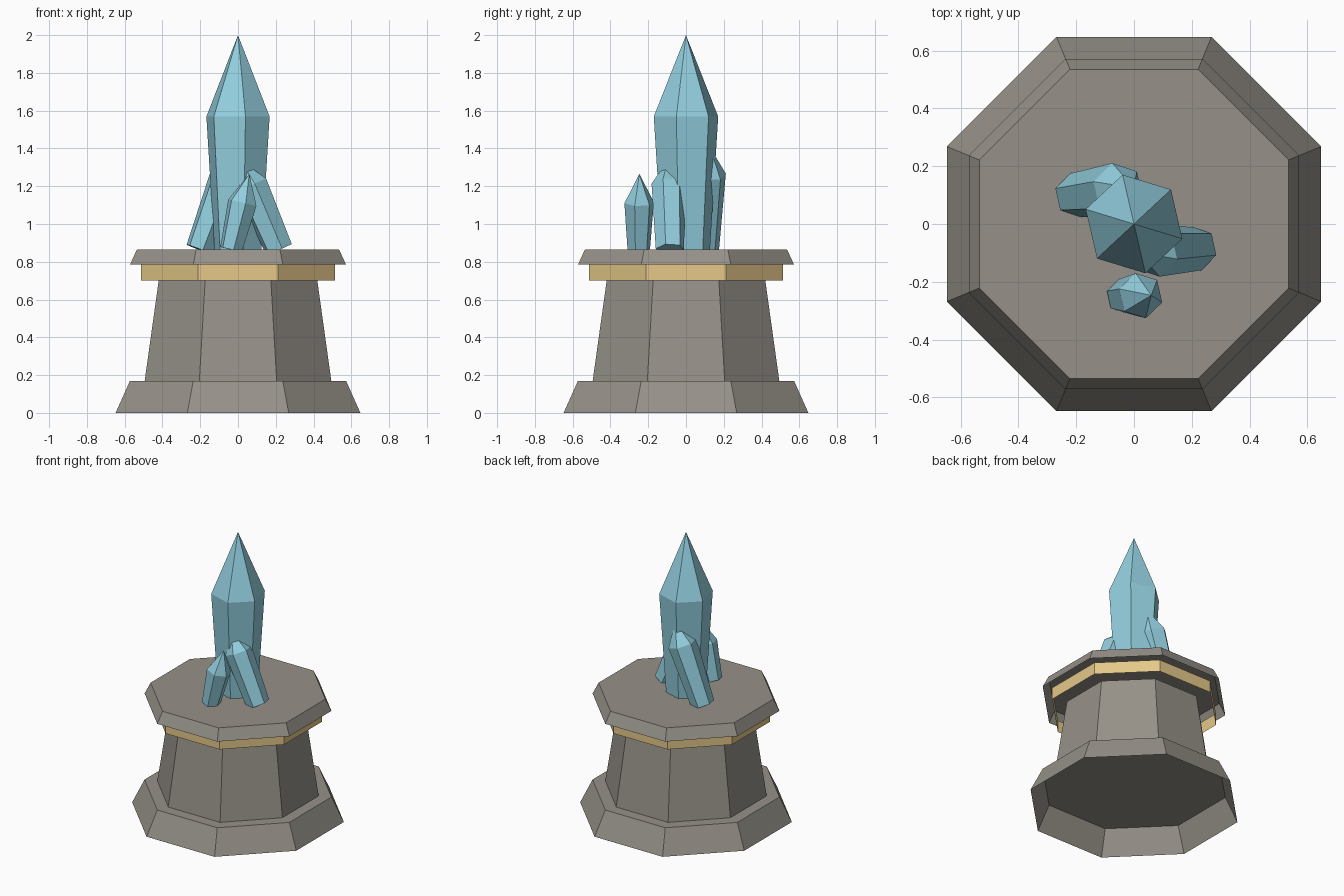
import bpy, bmesh
from math import cos, sin, pi, radians
from mathutils import Vector

cube = bpy.data.objects.get("Cube")
if cube:
    bpy.data.objects.remove(cube, do_unlink=True)


def material(name, rgb):
    m = bpy.data.materials.new(name)
    m.use_nodes = True
    m.diffuse_color = (*rgb, 1)
    m.node_tree.nodes["Principled BSDF"].inputs["Base Color"].default_value = (*rgb, 1)
    return m


stone = material("grey stone", (0.305, 0.285, 0.25))
gold = material("pale gold", (0.78, 0.58, 0.25))
crystal = material("ice blue crystal", (0.29, 0.62, 0.73))


def loft(name, rings, mat, bottom=False, top=False, tip=None):
    """Skin a stack of rings (lists of points), with optional end faces or a tip."""
    bm = bmesh.new()
    loops = [[bm.verts.new(p) for p in ring] for ring in rings]
    n = len(loops[0])
    for a, b in zip(loops, loops[1:]):
        for i in range(n):
            j = (i + 1) % n
            bm.faces.new((a[i], a[j], b[j], b[i]))
    if bottom:
        bm.faces.new(loops[0][::-1])
    if top:
        bm.faces.new(loops[-1])
    if tip is not None:
        apex = bm.verts.new(tip)
        for i in range(n):
            bm.faces.new((loops[-1][i], loops[-1][(i + 1) % n], apex))
    mesh = bpy.data.meshes.new(name)
    bm.to_mesh(mesh)
    bm.free()
    mesh.materials.append(mat)
    obj = bpy.data.objects.new(name, mesh)
    bpy.context.collection.objects.link(obj)


def ring(sides, radius, phase):
    return [Vector((radius * cos(phase + 2 * pi * i / sides),
                    radius * sin(phase + 2 * pi * i / sides), 0)) for i in range(sides)]


def octagon(half_width, z):
    return [p + Vector((0, 0, z)) for p in ring(8, half_width / cos(pi / 8), pi / 8)]


# Octagonal pedestal: hollow shells, open underneath
loft("pedestal_base", [octagon(0.648, 0), octagon(0.572, 0.17)], stone, top=True)
loft("pedestal_column", [octagon(0.494, 0.17), octagon(0.42, 0.70)], stone)
loft("gold_band", [octagon(0.513, 0.70), octagon(0.513, 0.785)], gold)
loft("pedestal_cap", [octagon(0.572, 0.785), octagon(0.535, 0.865)], stone, top=True)


def shard(name, base, tip, base_radius, shoulder_radius, shoulder):
    """Six-sided crystal that widens to a shoulder and ends in a point."""
    base, tip = Vector(base), Vector(tip)
    turn = Vector((0, 0, 1)).rotation_difference(tip - base)
    rings = [[base.lerp(tip, t) + turn @ p for p in ring(6, r, radians(-17))]
             for t, r in ((0, base_radius), (shoulder, shoulder_radius))]
    loft(name, rings, crystal, bottom=True, tip=tip)


# Crystal cluster
shard("main_crystal", (0, 0, 0.865), (0, 0, 2), 0.13, 0.175, 0.62)
shard("front_crystal", (-0.037, -0.25, 0.865), (0.06, -0.247, 1.265), 0.061, 0.08, 0.62)
shard("left_crystal", (0.217, -0.085, 0.865), (0.015, -0.098, 1.335), 0.077, 0.09, 0.73)
shard("right_crystal", (-0.203, 0.1, 0.865), (0, 0.125, 1.41), 0.077, 0.095, 0.73)
